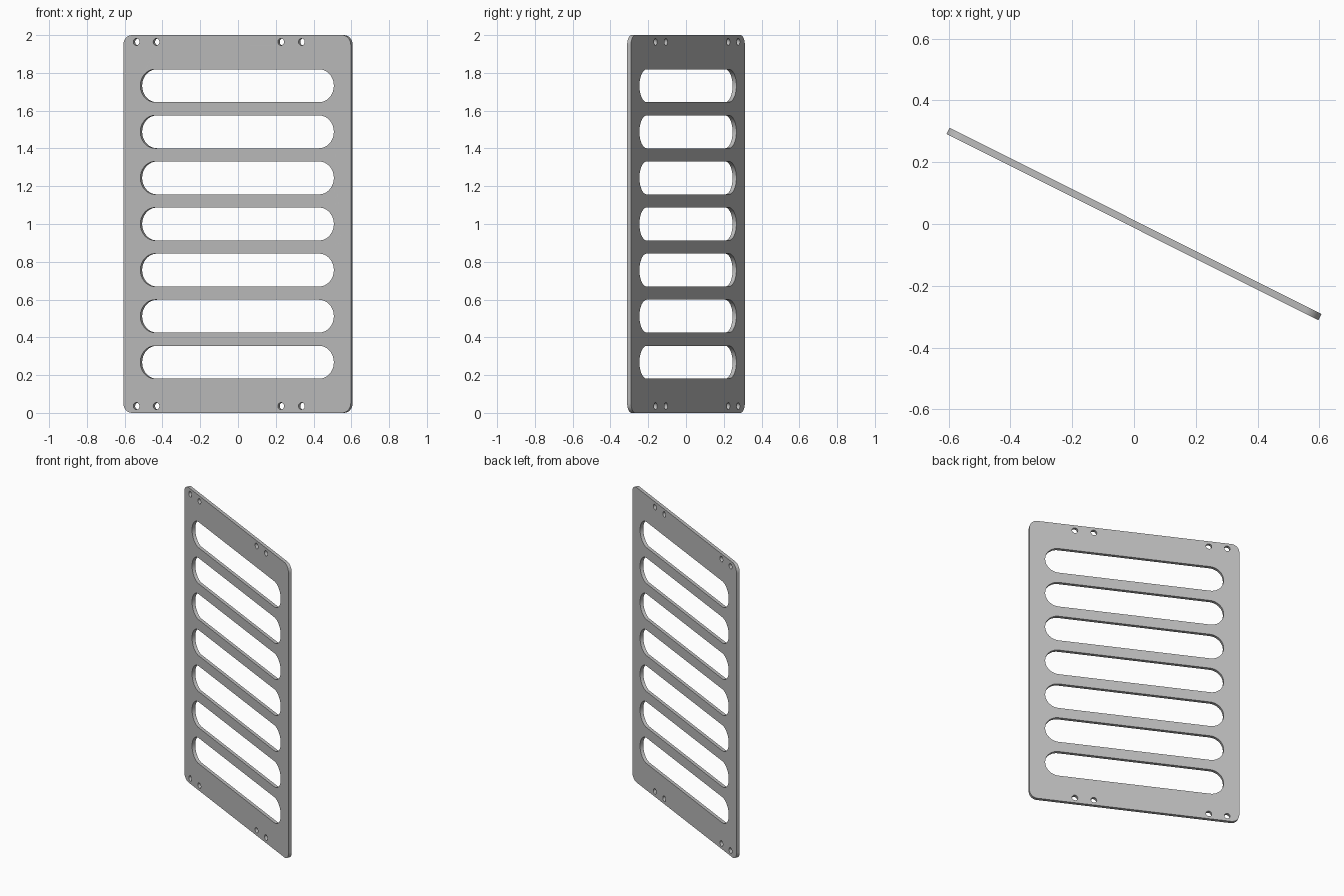
import bpy, bmesh
from math import sin, cos, pi, radians
from mathutils import Matrix

cube = bpy.data.objects.get("Cube")
if cube:
    bpy.data.objects.remove(cube, do_unlink=True)

HALF_W, HALF_H, THICK = 0.6735, 1.0, 0.0224
TURN = radians(-26.6)


def rounded_rect(cx, cy, hw, hh, r, steps):
    """Outline of a rounded rectangle; full radius gives a slot or a circle."""
    points = []
    corners = ((1, 1), (-1, 1), (-1, -1), (1, -1))
    for quarter, (sx, sy) in enumerate(corners):
        for i in range(steps + 1):
            a = (quarter + i / steps) * pi / 2
            p = (cx + sx * (hw - r) + r * cos(a), cy + sy * (hh - r) + r * sin(a))
            if not points or (abs(p[0] - points[-1][0]) + abs(p[1] - points[-1][1])) > 1e-5:
                points.append(p)
    if abs(points[0][0] - points[-1][0]) + abs(points[0][1] - points[-1][1]) < 1e-5:
        points.pop()
    return points


# Plate outline, seven slots and eight screw holes
outlines = [rounded_rect(0, 0, HALF_W, HALF_H, 0.052, 8)]
for i in range(-3, 4):
    outlines.append(rounded_rect(0, i * 0.244, 0.573, 0.087, 0.087, 12))
for x in (-0.596, -0.478, 0.26, 0.382):
    for side in (-1, 1):
        outlines.append(rounded_rect(x, side * 0.964, 0.0185, 0.0185, 0.0185, 6))

# Filled and extruded profile
curve = bpy.data.curves.new("plate_profile", "CURVE")
curve.dimensions = "2D"
curve.fill_mode = "BOTH"
curve.extrude = THICK / 2
for outline in outlines:
    spline = curve.splines.new("POLY")
    spline.points.add(len(outline) - 1)
    for point, (x, y) in zip(spline.points, outline):
        point.co = (x, y, 0, 1)
    spline.use_cyclic_u = True
profile = bpy.data.objects.new("plate_profile", curve)
bpy.context.collection.objects.link(profile)
bpy.context.view_layer.update()
depsgraph = bpy.context.evaluated_depsgraph_get()
mesh = bpy.data.meshes.new_from_object(profile.evaluated_get(depsgraph))
bpy.data.objects.remove(profile, do_unlink=True)

# Weld, stand upright and turn about the vertical axis
bm = bmesh.new()
bm.from_mesh(mesh)
bmesh.ops.remove_doubles(bm, verts=bm.verts, dist=1e-5)
bmesh.ops.recalc_face_normals(bm, faces=bm.faces)
bm.transform(Matrix.Translation((0, 0, HALF_H))
             @ Matrix.Rotation(TURN, 4, "Z") @ Matrix.Rotation(pi / 2, 4, "X"))
bm.to_mesh(mesh)
bm.free()

# Plain grey metal
grey = bpy.data.materials.new("grey_metal")
grey.use_nodes = True
colour = (0.5, 0.5, 0.5, 1)
grey.diffuse_color = colour
grey.node_tree.nodes["Principled BSDF"].inputs["Base Color"].default_value = colour
mesh.materials.clear()
mesh.materials.append(grey)

plate = bpy.data.objects.new("slotted_plate", mesh)
bpy.context.collection.objects.link(plate)
bpy.ops.object.select_all(action="DESELECT")
plate.select_set(True)
bpy.context.view_layer.objects.active = plate
bpy.ops.object.shade_smooth_by_angle(angle=radians(30))
